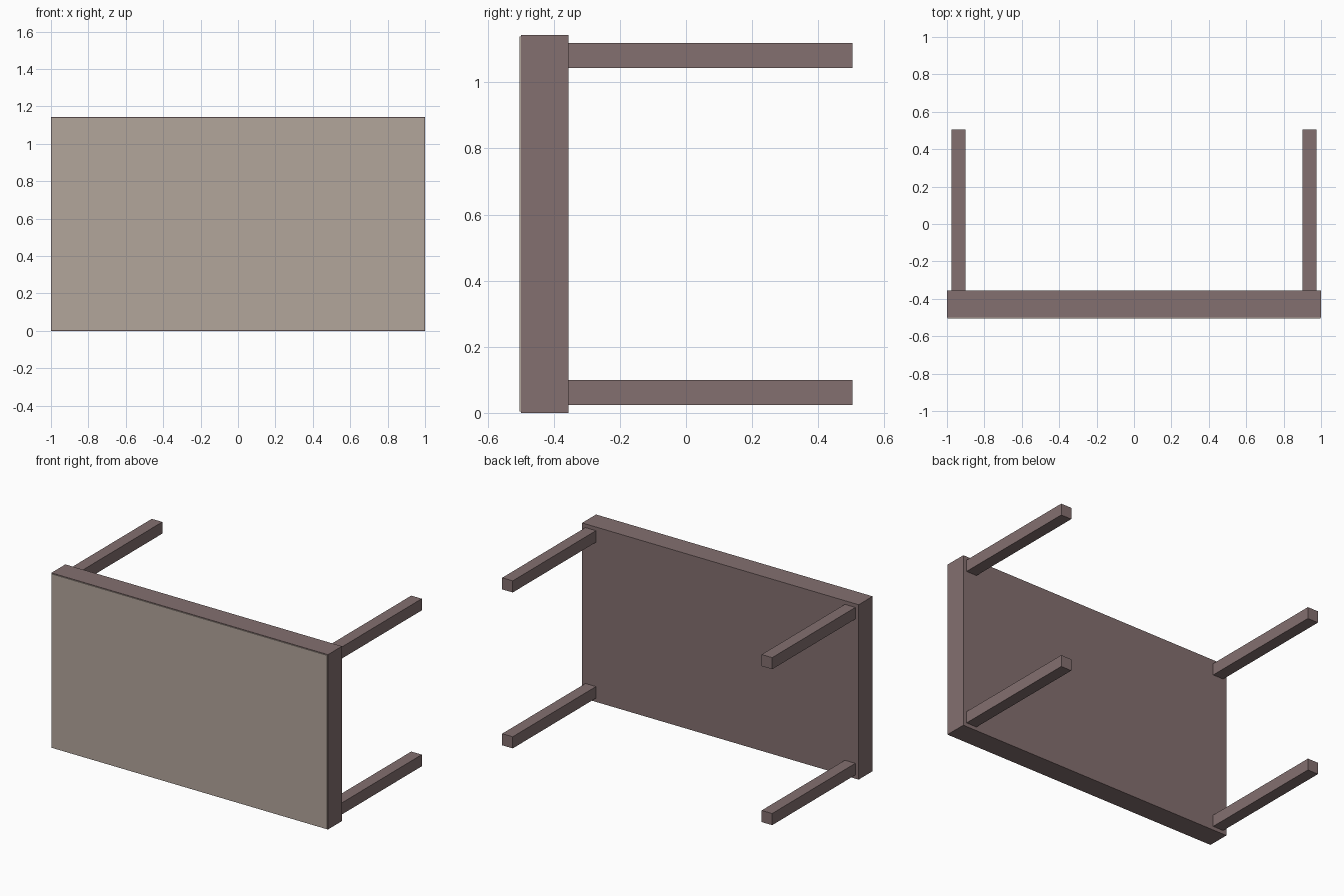
import bpy

if "Cube" in bpy.data.objects:
    bpy.data.objects.remove(bpy.data.objects["Cube"])


def material(name, color):
    m = bpy.data.materials.new(name)
    m.diffuse_color = (*color, 1)
    m.use_nodes = True
    m.node_tree.nodes["Principled BSDF"].inputs["Base Color"].default_value = m.diffuse_color
    return m


def box(name, lo, hi, mat):
    bpy.ops.mesh.primitive_cube_add(size=1, location=[(a + b) / 2 for a, b in zip(lo, hi)])
    ob = bpy.context.object
    ob.name = name
    ob.scale = [b - a for a, b in zip(lo, hi)]
    bpy.ops.object.transform_apply(location=False, rotation=False, scale=True)
    ob.data.materials.append(mat)
    return ob


wood = material("dark_wood", (0.23, 0.16, 0.16))
surface = material("pale_surface", (0.45, 0.38, 0.33))

HEIGHT = 1.143      # table width, standing on its long edge
BACK = -0.355       # underside of the table top

# Thick table top and the thin inset panel on its face
box("table_top", (-1, -0.499, 0), (1, BACK, HEIGHT), wood)
box("surface_panel", (-0.996, -0.504, 0.004), (0.996, -0.499, HEIGHT - 0.004), surface)

# Four square legs, inset from the corners
INSET, SIZE = 0.024, 0.076
for side, x in (("left", -1 + INSET), ("right", 1 - INSET - SIZE)):
    for level, z in (("lower", INSET), ("upper", HEIGHT - INSET - SIZE)):
        box(f"{level}_{side}_leg", (x, BACK, z), (x + SIZE, 0.504, z + SIZE), wood)
